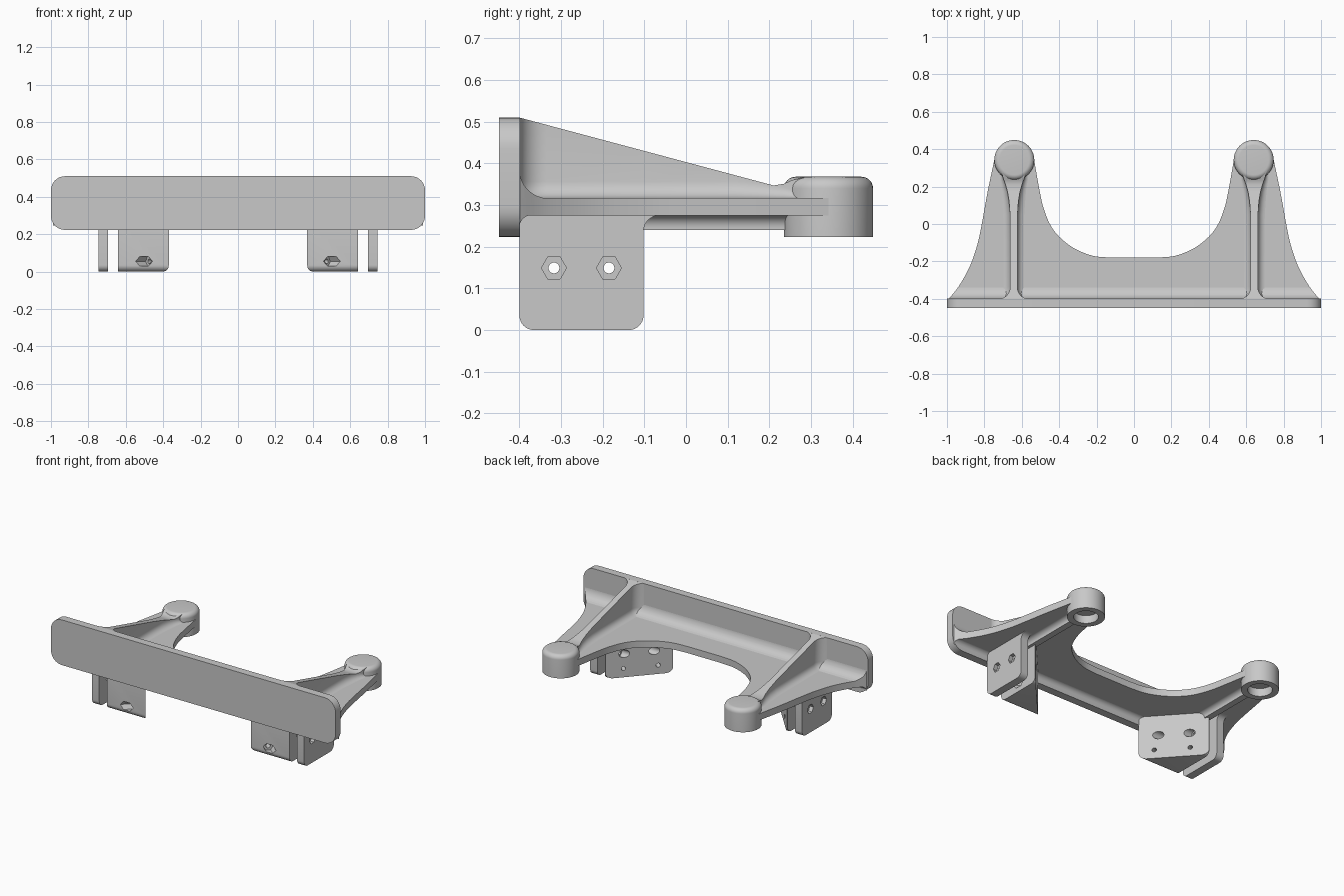
import bpy, bmesh, math
from mathutils import Vector, Matrix

if "Cube" in bpy.data.objects:
    bpy.data.objects.remove(bpy.data.objects["Cube"], do_unlink=True)

grey = bpy.data.materials.new("plain grey")
grey.use_nodes = True
grey.diffuse_color = (0.58, 0.58, 0.58, 1)
grey.node_tree.nodes["Principled BSDF"].inputs["Base Color"].default_value = (0.58, 0.58, 0.58, 1)


def finish(name, bm):
    bmesh.ops.remove_doubles(bm, verts=bm.verts, dist=1e-5)
    bmesh.ops.recalc_face_normals(bm, faces=bm.faces)
    me = bpy.data.meshes.new(name)
    bm.to_mesh(me)
    bm.free()
    me.materials.append(grey)
    ob = bpy.data.objects.new(name, me)
    bpy.context.collection.objects.link(ob)
    return ob


def prism(name, pts, axis, lo, hi):
    """Extrude a 2D outline along an axis."""
    place = {"x": lambda a, b, t: (t, a, b),
             "y": lambda a, b, t: (a, t, b),
             "z": lambda a, b, t: (a, b, t)}[axis]
    bm = bmesh.new()
    rings = [[bm.verts.new(place(a, b, t)) for a, b in pts] for t in (lo, hi)]
    bm.faces.new(rings[0])
    bm.faces.new(rings[1])
    n = len(pts)
    for i in range(n):
        j = (i + 1) % n
        bm.faces.new((rings[0][i], rings[0][j], rings[1][j], rings[1][i]))
    return finish(name, bm)


def rounded_rect(a0, a1, b0, b1, r, steps=8):
    pts = []
    corners = ((a1 - r, b1 - r), (a0 + r, b1 - r), (a0 + r, b0 + r), (a1 - r, b0 + r))
    for k, (ca, cb) in enumerate(corners):
        for i in range(steps + 1):
            t = math.pi / 2 * (k + i / steps)
            pts.append((ca + r * math.cos(t), cb + r * math.sin(t)))
    return pts


def cove(a, b, ra, rb, steps=8):
    """Concave quarter arc from (a, b + rb) to (a + ra, b)."""
    return [(a + ra * (1 - math.cos(t)), b + rb * (1 - math.sin(t)))
            for t in (math.pi / 2 * i / steps for i in range(steps + 1))]


def smooth_path(pts, steps=6):
    """Catmull-Rom curve through the points."""
    p = [Vector(q) for q in pts]
    p = [2 * p[0] - p[1]] + p + [2 * p[-1] - p[-2]]
    out = []
    for i in range(1, len(p) - 2):
        a, b, c, d = p[i - 1:i + 3]
        for s in range(steps):
            t = s / steps
            out.append(tuple(0.5 * (2 * b + (c - a) * t + (2 * a - 5 * b + 4 * c - d) * t * t
                                    + (3 * b - a - 3 * c + d) * t ** 3)))
    return out + [tuple(p[-2])]


def loft(name, cx, base, stations):
    """Wall running along y; each station is (y, top z, half width, base fillet)."""
    bm = bmesh.new()
    rings = []
    for y, top, w, r in stations:
        side = cove(w, base, r, r, 6)[::-1] + [(w, max(top, base + r))]
        ring = [(cx + a, z) for a, z in side] + [(cx - a, z) for a, z in reversed(side)]
        rings.append([bm.verts.new((x, y, z)) for x, z in ring])
    n = len(rings[0])
    for p, q in zip(rings, rings[1:]):
        for i in range(n):
            j = (i + 1) % n
            bm.faces.new((p[i], p[j], q[j], q[i]))
    bm.faces.new(rings[0])
    bm.faces.new(rings[-1])
    return finish(name, bm)


def rod(a, b, r, sides=32):
    """Cutter from a to b; a six-sided one has its points level."""
    a, b = Vector(a), Vector(b)
    d = (b - a).normalized()
    ex = Vector((0, 0, 1)).cross(d).normalized()
    rot = Matrix((ex, d.cross(ex), d)).transposed().to_4x4()
    m = Matrix.Translation((a + b) / 2) @ rot @ Matrix.Rotation(math.pi / 6, 4, "Z")
    bm = bmesh.new()
    bmesh.ops.create_cone(bm, cap_ends=True, segments=sides, radius1=r, radius2=r,
                          depth=(b - a).length, matrix=m)
    return finish("cutter", bm)


def apply(ob, kind, **settings):
    bpy.context.view_layer.objects.active = ob
    mod = ob.modifiers.new(kind, kind)
    for key, value in settings.items():
        setattr(mod, key, value)
    bpy.ops.object.modifier_apply(modifier=mod.name)


def cut(ob, *cutters, operation="DIFFERENCE"):
    for c in cutters:
        apply(ob, "BOOLEAN", operation=operation, object=c, solver="EXACT")
        bpy.data.objects.remove(c, do_unlink=True)


def mirrored(ob):
    apply(ob, "MIRROR", use_mirror_merge=False)
    return ob


parts = []
BX, BY = 0.64, 0.342   # boss centre
TOP, UNDER = 0.317, 0.275   # web faces

# Front bumper plate
parts.append(prism("front_plate", rounded_rect(-1, 1, 0.223, 0.51, 0.075), "y", -0.449, -0.399))

# Flat web with two arms
outer = smooth_path([(0.99, -0.4), (0.935, -0.33), (0.875, -0.22), (0.835, -0.1),
                     (0.812, 0.01), (0.783, 0.17), (0.747, BY)])
inner = smooth_path([(0.534, BY), (0.505, 0.18), (0.485, 0.09), (0.45, 0.0), (0.4, -0.068),
                     (0.32, -0.13), (0.22, -0.17), (0.12, -0.18)])
half = outer + inner
outline = half + [(-x, y) for x, y in reversed(half)]
parts.append(prism("web", outline, "z", UNDER, TOP))

# Fillets above and below the web against the front plate, trimmed to its outline
profile = cove(-0.4, TOP - 0.001, 0.07, 0.07)
profile += [(y, -z) for y, z in reversed(cove(-0.4, -UNDER - 0.001, 0.03, 0.03))]
fillet = prism("web_fillet", profile, "x", -1, 1)
cut(fillet, prism("cutter", outline, "z", 0.1, 0.5), operation="INTERSECT")
parts.append(fillet)

# Sloping ribs, flared into the front plate and the bosses
slope = lambda y: 0.51 - (y + 0.4) * 0.163 / 0.61
stations = [(y, slope(y), w, 0.04) for y, w in cove(-0.4, 0.019, 0.065, 0.06)]
stations += [(y, slope(y), w, r) for y, w, r in (
    (-0.1, 0.019, 0.04), (0.05, 0.02, 0.04), (0.12, 0.025, 0.04), (0.17, 0.033, 0.036),
    (0.21, 0.044, 0.03))]
stations += [(0.235, 0.351, 0.053, 0.026), (0.255, 0.36, 0.06, 0.02), (0.285, 0.367, 0.066, 0.008)]
parts.append(mirrored(loft("ribs", BX + 0.003, TOP - 0.0005, stations)))

# Shallow ribs under the arms
lower = [(BX + s * a, -b) for s in (1, -1)
         for a, b in cove(0.02, -UNDER - 0.0005, 0.03, 0.03)[::-s]]
lower[9:9] = [(BX + 0.02, 0.24), (BX - 0.02, 0.24)]
parts.append(mirrored(prism("lower_ribs", lower, "y", -0.4, 0.26)))

# Round bosses with a shallow bore below
arc = [math.pi / 2 * i / 8 for i in range(9)]
profile = [(0, 0.368)] + [(0.079 + 0.028 * math.sin(t), 0.34 + 0.028 * math.cos(t)) for t in arc]
profile += [(0.107, 0.223), (0.07, 0.223), (0.07, 0.273), (0, 0.273)]
bm = bmesh.new()
vs = [bm.verts.new((BX + r, BY, z)) for r, z in profile]
es = [bm.edges.new(p) for p in zip(vs, vs[1:])]
bmesh.ops.spin(bm, geom=vs + es, cent=(BX, BY, 0), axis=(0, 0, 1), angle=2 * math.pi, steps=48)
parts.append(mirrored(finish("bosses", bm)))

# Outer hanging plates with hexagonal pockets and a fillet behind
BOLTS = (-0.317, -0.185)
side = rounded_rect(-0.4, -0.102, 0, 0.3, 0.035)
plate = prism("outer_hanger", side, "x", 0.695, 0.745)
for y in BOLTS:
    cut(plate, rod((0.6, y, 0.149), (0.8, y, 0.149), 0.013),
        rod((0.72, y, 0.149), (0.8, y, 0.149), 0.03, 6))
parts.append(mirrored(plate))
back = [(y, -z) for y, z in cove(-0.102, -UNDER, 0.038, 0.038)] + [(-0.12, 0.28), (-0.12, 0.237)]
parts.append(mirrored(prism("hanger_fillet", back, "x", 0.695, 0.745)))

# Inner wedge brackets, cut diagonally in plan
wedge = prism("wedge_bracket", side, "x", 0.36, 0.642)
cut(wedge, prism("cutter", [(0.1, -0.7), (0.91, 0.2), (0.1, 0.2)], "z", -0.1, 0.5))
for y in BOLTS:
    cut(wedge, rod((0.3, y, 0.149), (0.8, y, 0.149), 0.013),
        rod((0.3, y, 0.149), (0.64 - 0.5 * (-0.1 - y), y, 0.149), 0.024))
d = Vector((0.743, -0.669, 0))
for x, y in ((0.429, -0.334), (0.567, -0.182)):
    p = Vector((x, y, 0.055))
    cut(wedge, rod(p - d * 0.1, p + d * 0.3, 0.013), rod(p + d * 0.06, p + d * 0.3, 0.03, 6))
parts.append(mirrored(wedge))

# Smooth shading with sharp edges kept
bpy.ops.object.select_all(action="DESELECT")
for ob in parts:
    ob.select_set(True)
bpy.context.view_layer.objects.active = parts[0]
bpy.ops.object.shade_smooth_by_angle(angle=math.radians(35))
